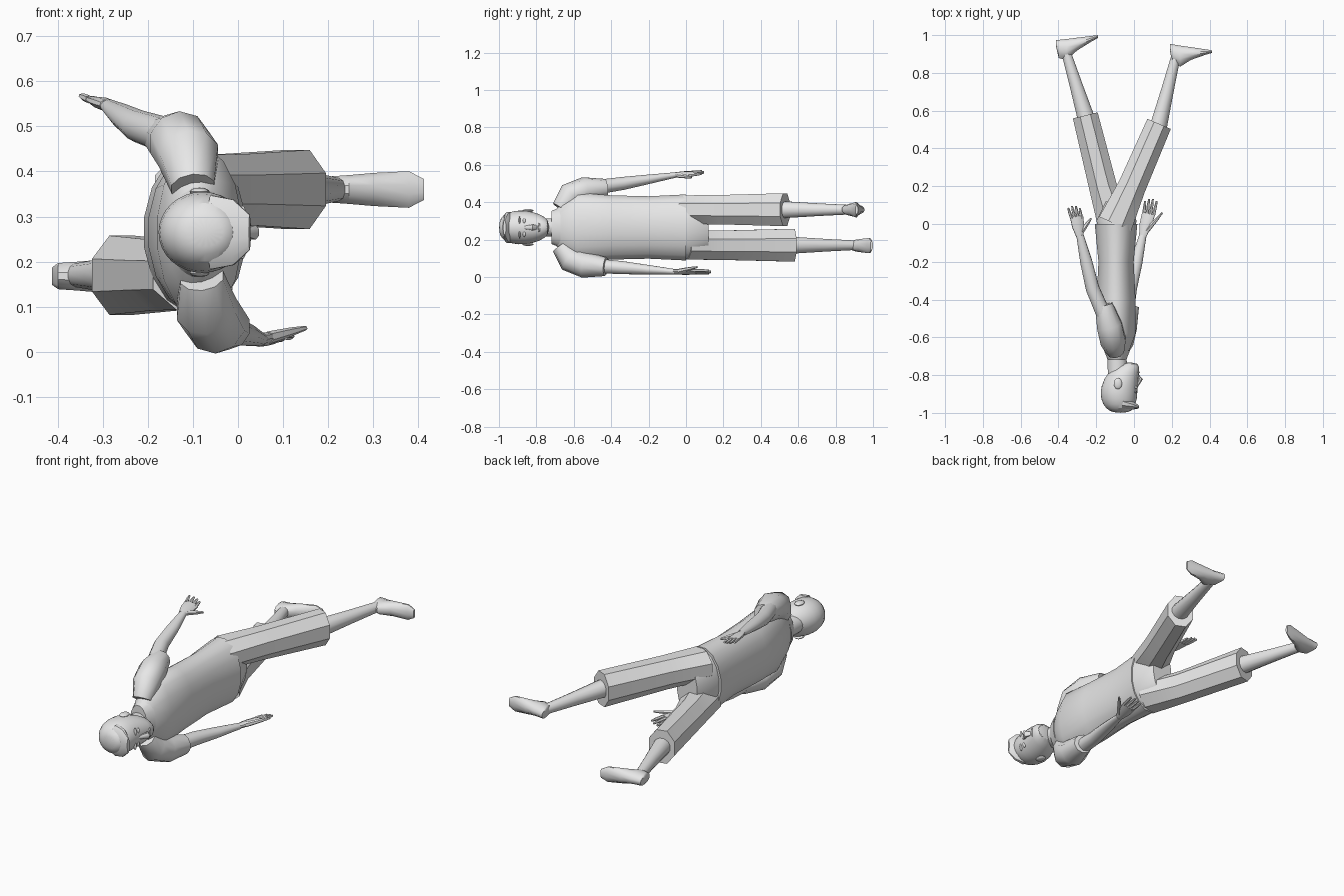
import bpy
import bmesh
from math import sin, cos, pi, radians
from mathutils import Vector

cube = bpy.data.objects.get("Cube")
if cube:
    bpy.data.objects.remove(cube, do_unlink=True)

GREY = (0.8, 0.8, 0.8, 1)
grey = bpy.data.materials.new("plain grey")
grey.use_nodes = True
grey.diffuse_color = GREY
grey.node_tree.nodes["Principled BSDF"].inputs["Base Color"].default_value = GREY

ACROSS, LENGTH, WIDTH = Vector((1, 0, 0)), Vector((0, 1, 0)), Vector((0, 0, 1))
MIDDLE = .265  # height of the body's centre line
parts = []


def finish(name, bm, subdivide=0):
    bmesh.ops.recalc_face_normals(bm, faces=bm.faces)
    mesh = bpy.data.meshes.new(name)
    bm.to_mesh(mesh)
    bm.free()
    mesh.materials.append(grey)
    part = bpy.data.objects.new(name, mesh)
    bpy.context.collection.objects.link(part)
    if subdivide:
        modifier = part.modifiers.new("Rounding", 'SUBSURF')
        modifier.levels = modifier.render_levels = subdivide
    parts.append(part)


def loft(name, centres, radii, flats=None, ref=ACROSS, sides=12, axis=None, subdivide=0):
    """Skin rings along a path; radii lie along ref, flats lie across it."""
    centres = [Vector(c) for c in centres]
    flats = flats or radii
    bm = bmesh.new()
    rings = []
    for i, centre in enumerate(centres):
        before, after = centres[max(i - 1, 0)], centres[min(i + 1, len(centres) - 1)]
        tangent = (axis or after - before).normalized()
        u = (ref - tangent * ref.dot(tangent)).normalized()
        w = tangent.cross(u)
        angles = [2 * pi * (k + .5) / sides for k in range(sides)]
        rings.append([bm.verts.new(centre + u * cos(a) * radii[i] + w * sin(a) * flats[i])
                      for a in angles])
    for ring, following in zip(rings, rings[1:]):
        for k in range(sides):
            j = (k + 1) % sides
            bm.faces.new((ring[k], ring[j], following[j], following[k]))
    bm.faces.new(rings[0])
    bm.faces.new(rings[-1])
    finish(name, bm, subdivide)


def body(name, rows, subdivide=0):
    """Loft along the body; a row is y, back x, front x, half width."""
    loft(name, [((back + front) / 2, y, MIDDLE) for y, back, front, half in rows],
         [(front - back) / 2 for y, back, front, half in rows],
         [half for y, back, front, half in rows],
         sides=16, axis=LENGTH, subdivide=subdivide)


def blob(name, centre, size):
    bm = bmesh.new()
    bmesh.ops.create_uvsphere(bm, u_segments=12, v_segments=8, radius=1)
    bmesh.ops.scale(bm, vec=size, verts=bm.verts)
    bmesh.ops.translate(bm, vec=centre, verts=bm.verts)
    finish(name, bm)


def sleeve(name, side):
    """Shoulder and sleeve, mirrored about the centre line with a slight twist."""
    path = [(-.67, .01, .1), (-.62, .02, .17), (-.54, .04, .2), (-.43, .07, .21)]
    loft(name, [(-.09 - side * x, y, MIDDLE + side * z) for y, x, z in path],
         (.05, .07, .07, .05), sides=10)


def arm(name, elbow, wrist, shoulder):
    elbow, wrist, shoulder = map(Vector, (elbow, wrist, shoulder))
    loft(name, [shoulder, elbow, elbow.lerp(wrist, .5), wrist],
         (.04, .037, .033, .02), (.04, .036, .026, .015))


def hand(name, wrist, knuckle, tip, thumb, tilt):
    wrist, knuckle, tip, thumb = map(Vector, (wrist, knuckle, tip, thumb))
    spread = (ACROSS + WIDTH * tilt).normalized()
    loft(name + "_palm", [wrist, wrist.lerp(knuckle, .5), knuckle],
         (.02, .034, .037), (.014, .015, .011), ref=spread, sides=10)
    for i in range(4):
        offset = i - 1.5
        start = knuckle + spread * offset * .018 - LENGTH * .01
        end = tip + spread * offset * .021 - LENGTH * abs(offset) * .01
        loft(f"{name}_finger_{i + 1}", [start, start.lerp(end, .6), end],
             (.009, .008, .005), ref=spread, sides=6)
    base = wrist.lerp(knuckle, .25) + spread * .015
    loft(name + "_thumb", [base, base.lerp(thumb, .6), thumb],
         (.014, .01, .005), ref=spread, sides=6)


def leg(name, side, knee, hem, ankle):
    """Wide trouser leg, bare shin and foot-side ankle; points are x, y."""
    height = MIDDLE + side * .095
    hip, knee, hem, ankle = [Vector((x, y, height)) for x, y in ((-.1, 0), knee, hem, ankle)]
    loft(name + "_trouser_leg", [hip, hip.lerp(knee, .5), knee, hem],
         (.1, .09, .08, .073), (.083, .084, .085, .095), sides=8)
    top = knee.lerp(hem, .7)
    loft(name + "_shin", [top, hem, hem.lerp(ankle, .5), ankle], (.05, .046, .035, .026))


def foot(name, height, heel, toe):
    """Foot standing on the sole line from heel to toe, rising back towards the leg."""
    heel, toe = [Vector((x, y, height)) for x, y in (heel, toe)]
    steps = (0, .06, .25, .5, .85, 1)
    rises = (.04, .1, .115, .07, .03, .015)
    loft(name, [heel.lerp(toe, s) - LENGTH * r / 2 for s, r in zip(steps, rises)],
         (.02, .03, .033, .038, .042, .024), [r / 2 for r in rises], ref=WIDTH, axis=ACROSS)


# Shirt, neck and collar
body("shirt_torso", [(-.71, -.14, -.05, .08), (-.66, -.16, -.02, .14), (-.58, -.18, .01, .19),
                     (-.4, -.2, .01, .175), (-.2, -.19, 0, .17), (0, -.21, .02, .18)])
body("neck", [(-.8, -.14, -.03, .05), (-.7, -.14, -.04, .05)])
body("collar", [(-.72, -.14, -.04, .09), (-.67, -.16, -.02, .11)])

# Head, with the face towards +x
body("head", [(-1, -.11, -.03, .03), (-.98, -.15, 0, .07), (-.93, -.18, .02, .09),
              (-.86, -.18, .02, .096), (-.78, -.14, .03, .075), (-.73, -.07, .03, .04)],
     subdivide=1)
loft("nose", [(.01, -.87, MIDDLE), (.035, -.82, MIDDLE), (.02, -.8, MIDDLE)],
     (.006, .013, .006), (.007, .017, .012), sides=8)
loft("hair_fringe", [(-.06, -.95, MIDDLE), (-.01, -.96, MIDDLE), (.026, -.97, MIDDLE)],
     (.085, .075, .04), (.04, .025, .008), ref=WIDTH)
blob("mouth", (.024, -.785, MIDDLE), (.007, .006, .025))
for label, side in (("left", 1), ("right", -1)):
    blob(label + "_ear", (-.085, -.845, MIDDLE + side * .09), (.022, .03, .009))
    blob(label + "_eye", (.01, -.865, MIDDLE + side * .035), (.008, .008, .015))
    blob(label + "_brow", (.01, -.89, MIDDLE + side * .037), (.008, .005, .022))

# Sleeves, arms and hands
sleeve("upper_sleeve", 1)
sleeve("lower_sleeve", -1)
arm("upper_arm", (-.22, -.34, .5), (-.286, -.06, .545), (-.16, -.48, .48))
arm("lower_arm", (-.02, -.34, .05), (.047, -.06, .028), (-.04, -.48, .06))
hand("upper_hand", (-.287, -.065, .545), (-.304, .04, .553), (-.318, .1, .56),
     (-.227, .03, .533), -.25)
hand("lower_hand", (.046, -.065, .028), (.077, .055, .028), (.09, .137, .027),
     (.15, .06, .053), .25)

# Trousers, shins and feet
body("trouser_hips", [(-.04, -.195, .01, .165), (.02, -.2, .015, .17), (.12, -.15, -.03, .13)])
leg("upper", 1, (-.01, .2), (.133, .53), (.22, .88))
leg("lower", -1, (-.165, .2), (-.258, .575), (-.36, .91))
foot("upper_foot", .36, (.19, .955), (.412, .92))
foot("lower_foot", .168, (-.412, .975), (-.19, 1))

# Smooth shading with crisp edges
bpy.ops.object.select_all(action='DESELECT')
for part in parts:
    part.select_set(True)
bpy.context.view_layer.objects.active = parts[0]
bpy.ops.object.shade_smooth_by_angle(angle=radians(40))
